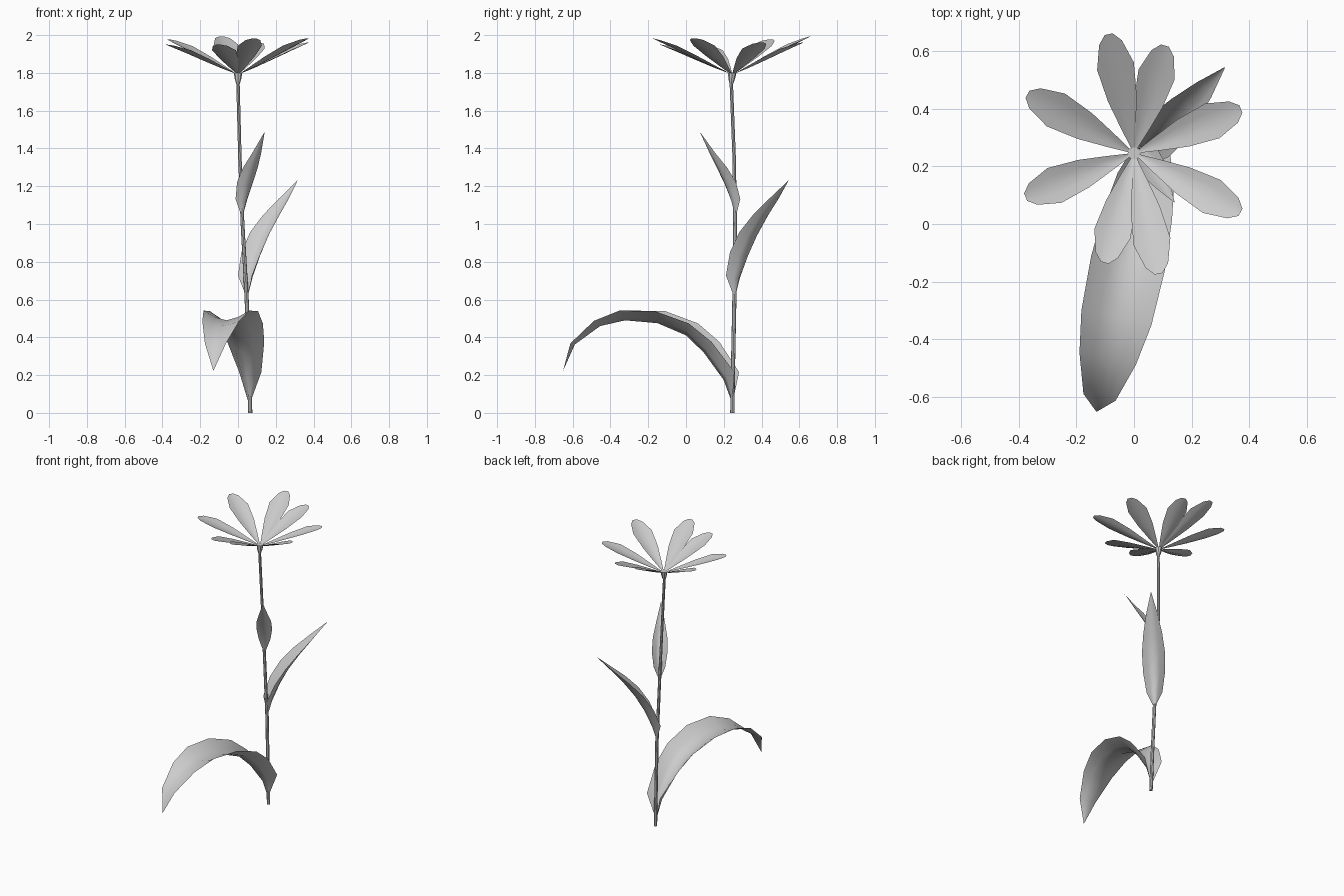
import bpy, math
from mathutils import Vector

if "Cube" in bpy.data.objects:
    bpy.data.objects.remove(bpy.data.objects["Cube"])


def make(name, verts, faces):
    me = bpy.data.meshes.new(name)
    me.from_pydata(verts, [], faces)
    me.validate()
    ob = bpy.data.objects.new(name, me)
    bpy.context.collection.objects.link(ob)
    me.polygons.foreach_set("use_smooth", [True] * len(me.polygons))
    return ob


def blade(name, base, heading, stations, across=4):
    """Cupped strip: stations are (outward, height, half width, cup depth)."""
    d = Vector((math.cos(heading), math.sin(heading), 0))
    side = Vector((-d.y, d.x, 0))
    up = Vector((0, 0, 1))
    mid = [Vector((base[0], base[1], 0)) + d * s[0] + up * s[1] for s in stations]
    verts, faces, n = [], [], across + 1
    for i, (_, _, w, depth) in enumerate(stations):
        a, b = stations[max(i - 1, 0)], stations[min(i + 1, len(stations) - 1)]
        t = Vector((b[0] - a[0], b[1] - a[1])).normalized()
        normal = up * t.x - d * t.y
        for j in range(n):
            u = 2 * j / across - 1
            verts.append(mid[i] + side * (u * w) + normal * (depth * abs(u) ** 1.6))
    for i in range(len(stations) - 1):
        for j in range(across):
            k = i * n + j
            faces.append((k, k + 1, k + n + 1, k + n))
    return make(name, verts, faces)


# Stem with flared receptacle: x, y, z, radius
path = [(0.065, 0.245, 0, 0.011), (0.056, 0.25, 0.3, 0.011), (0.046, 0.256, 0.6, 0.011),
        (0.024, 0.26, 1.0, 0.010), (0.01, 0.255, 1.35, 0.009), (0, 0.24, 1.74, 0.009),
        (0, 0.242, 1.77, 0.018), (0, 0.245, 1.80, 0.022)]
SIDES = 8
verts = [(x + r * math.cos(k * math.tau / SIDES), y + r * math.sin(k * math.tau / SIDES), z)
         for x, y, z, r in path for k in range(SIDES)]
faces = [(i * SIDES + k, i * SIDES + (k + 1) % SIDES,
          (i + 1) * SIDES + (k + 1) % SIDES, (i + 1) * SIDES + k)
         for i in range(len(path) - 1) for k in range(SIDES)]
last = len(verts) - SIDES
faces += [tuple(reversed(range(SIDES))), tuple(range(last, last + SIDES))]
make("stem", verts, faces)
bpy.context.view_layer.objects.active = bpy.data.objects["stem"]
bpy.data.objects["stem"].select_set(True)
bpy.ops.object.shade_smooth_by_angle(angle=math.radians(40))

# Petals in long and short sets: outward, height above hub, half width, cup
petal = [(0.015, 0.0, 0.005, 0.0), (0.1, 0.035, 0.027, 0.008), (0.2, 0.082, 0.051, 0.013),
         (0.315, 0.138, 0.065, 0.014), (0.395, 0.176, 0.04, 0.006), (0.422, 0.19, 0.014, 0.0)]
petals = [(102, 1.0, 1.03), (151, 1.0, 0.95), (-29, 1.0, 0.98), (-78.5, 1.01, 0.97),
          (74, 0.92, 0.86), (22.5, 0.95, 0.86), (255, 0.93, 0.8), (202, 0.96, 0.8)]
for i, (ang, length, rise) in enumerate(petals):
    blade(f"petal_{i + 1}", (0, 0.245), math.radians(ang),
          [(s * length, 1.797 + z * rise, w, c) for s, z, w, c in petal])

# Large arching lower leaf
blade("lower_leaf", (0.06, 0.245), math.atan2(-0.895, -0.19),
      [(0, 0.05, 0.003, 0), (0.047, 0.175, 0.06, 0.082), (0.155, 0.32, 0.1, 0.085),
       (0.25, 0.41, 0.118, 0.075), (0.405, 0.475, 0.13, 0.065), (0.58, 0.49, 0.124, 0.052),
       (0.715, 0.46, 0.1, 0.03), (0.855, 0.36, 0.057, 0.012), (0.915, 0.225, 0.001, 0)])

# Upright middle leaf
blade("middle_leaf", (0.048, 0.258), math.atan2(0.285, 0.267),
      [(0, 0.61, 0.003, 0), (0.03, 0.71, 0.05, 0.05), (0.08, 0.825, 0.07, 0.055),
       (0.14, 0.93, 0.073, 0.047), (0.21, 1.025, 0.06, 0.032), (0.295, 1.125, 0.036, 0.014),
       (0.39, 1.23, 0.001, 0)])

# Small upper leaf
blade("upper_leaf", (0.022, 0.262), math.atan2(-0.187, 0.118),
      [(0, 1.04, 0.003, 0), (0.025, 1.12, 0.037, 0.034), (0.062, 1.205, 0.05, 0.037),
       (0.105, 1.285, 0.046, 0.027), (0.155, 1.37, 0.028, 0.012), (0.221, 1.485, 0.001, 0)])
